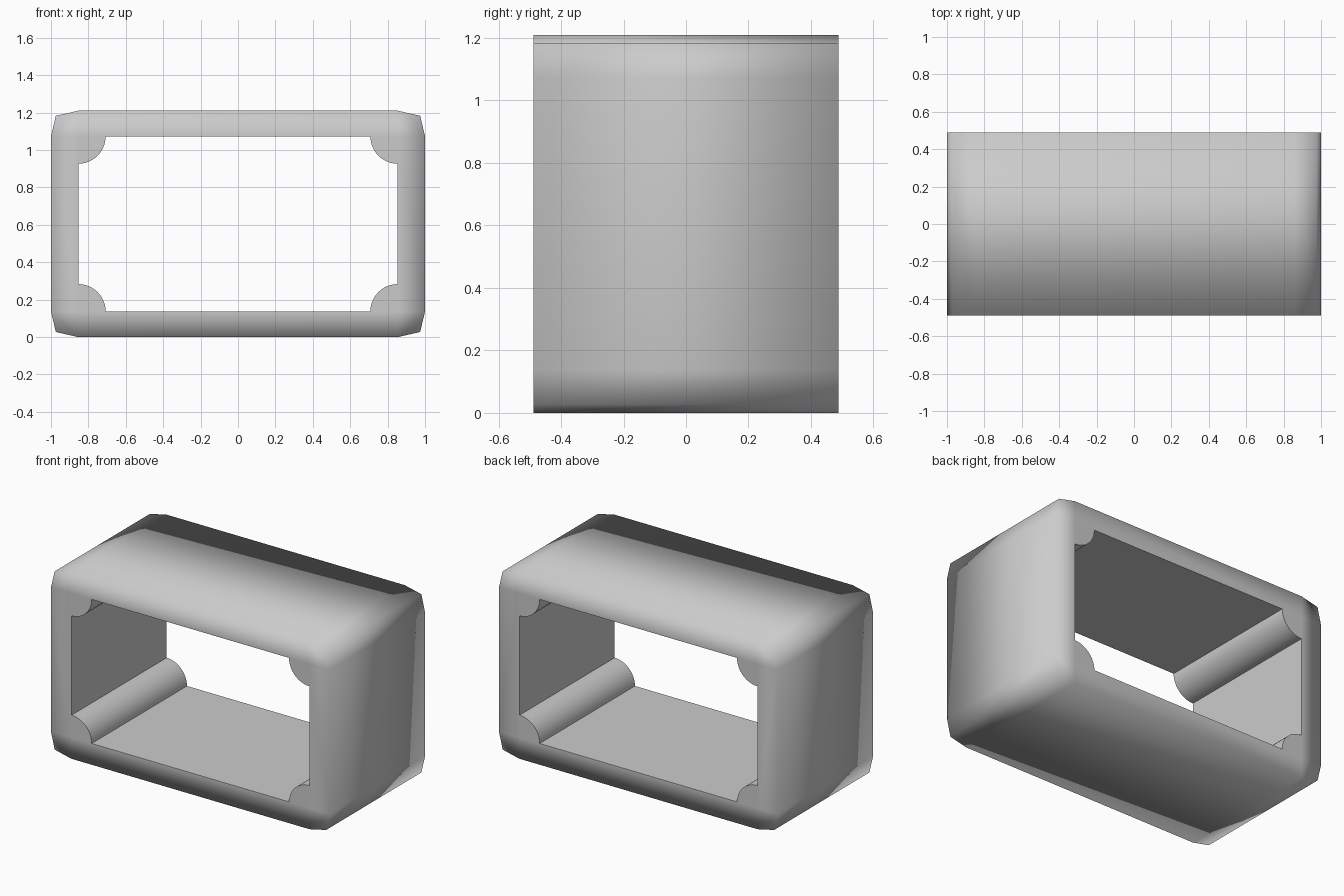
import bpy, bmesh, math

if "Cube" in bpy.data.objects:
    bpy.data.objects.remove(bpy.data.objects["Cube"])

Y = 0.488                      # half depth
ZC = 0.605                     # centre height
IX, IZ = 0.853, 0.467          # inner half width / half height
R = 0.145                      # corner column radius
CORNERS = [(1, 1), (-1, 1), (-1, -1), (1, -1)]   # counter-clockwise


def finish(name, bm):
    bmesh.ops.recalc_face_normals(bm, faces=bm.faces[:])
    me = bpy.data.meshes.new(name)
    bm.to_mesh(me)
    bm.free()
    ob = bpy.data.objects.new(name, me)
    bpy.context.collection.objects.link(ob)
    return ob


# Frame: rounded outer shell around a rectangular opening
bm = bmesh.new()
outer, inner = [], []          # outer[side][corner] = three vertices per corner
for y in (-Y, Y):
    o, i = [], []
    for k, (sx, sz) in enumerate(CORNERS):
        pts = [(1.0, 0.468), (0.974, 0.578), (0.855, 0.605)]
        if k % 2:
            pts.reverse()
        o.append([bm.verts.new((sx * x, y, ZC + sz * z)) for x, z in pts])
        i.append(bm.verts.new((sx * IX, y, ZC + sz * IZ)))
    outer.append(o)
    inner.append(i)

for o, i in zip(outer, inner):             # front and back rims
    for k in range(4):
        n = (k + 1) % 4
        bm.faces.new(o[k] + [i[k]])
        bm.faces.new([o[k][2], o[n][0], i[n], i[k]])

loops = [[v for c in o for v in c] for o in outer]
for a, b in (loops, inner):                # outer skin and inner walls
    for k in range(len(a)):
        n = (k + 1) % len(a)
        bm.faces.new([a[k], a[n], b[n], b[k]])

for f in bm.faces:
    f.smooth = True
inside = {v for i in inner for v in i}
for e in bm.edges:                         # crisp edges around the opening
    if e.verts[0] in inside and e.verts[1] in inside:
        e.smooth = False
finish("frame", bm)

# Quarter-round columns in the four inner corners
SEG = 12
for k, (sx, sz) in enumerate(CORNERS):
    bm = bmesh.new()
    cx, cz = sx * IX, ZC + sz * IZ
    prof = [(cx, cz)]
    for j in range(SEG + 1):
        a = math.pi / 2 * j / SEG
        prof.append((cx - sx * R * math.cos(a), cz - sz * R * math.sin(a)))
    base = bm.faces.new([bm.verts.new((x, -Y, z)) for x, z in prof])
    ext = bmesh.ops.extrude_face_region(bm, geom=[base], use_keep_orig=True)
    bmesh.ops.translate(bm, vec=(0, 2 * Y, 0),
                        verts=[g for g in ext["geom"] if isinstance(g, bmesh.types.BMVert)])
    bmesh.ops.recalc_face_normals(bm, faces=bm.faces[:])
    for f in bm.faces:
        f.smooth = len(f.verts) == 4
    for e in bm.edges:
        if len(e.link_faces) == 2 and e.calc_face_angle() > math.radians(30):
            e.smooth = False
    finish(f"corner_column_{k + 1}", bm)
